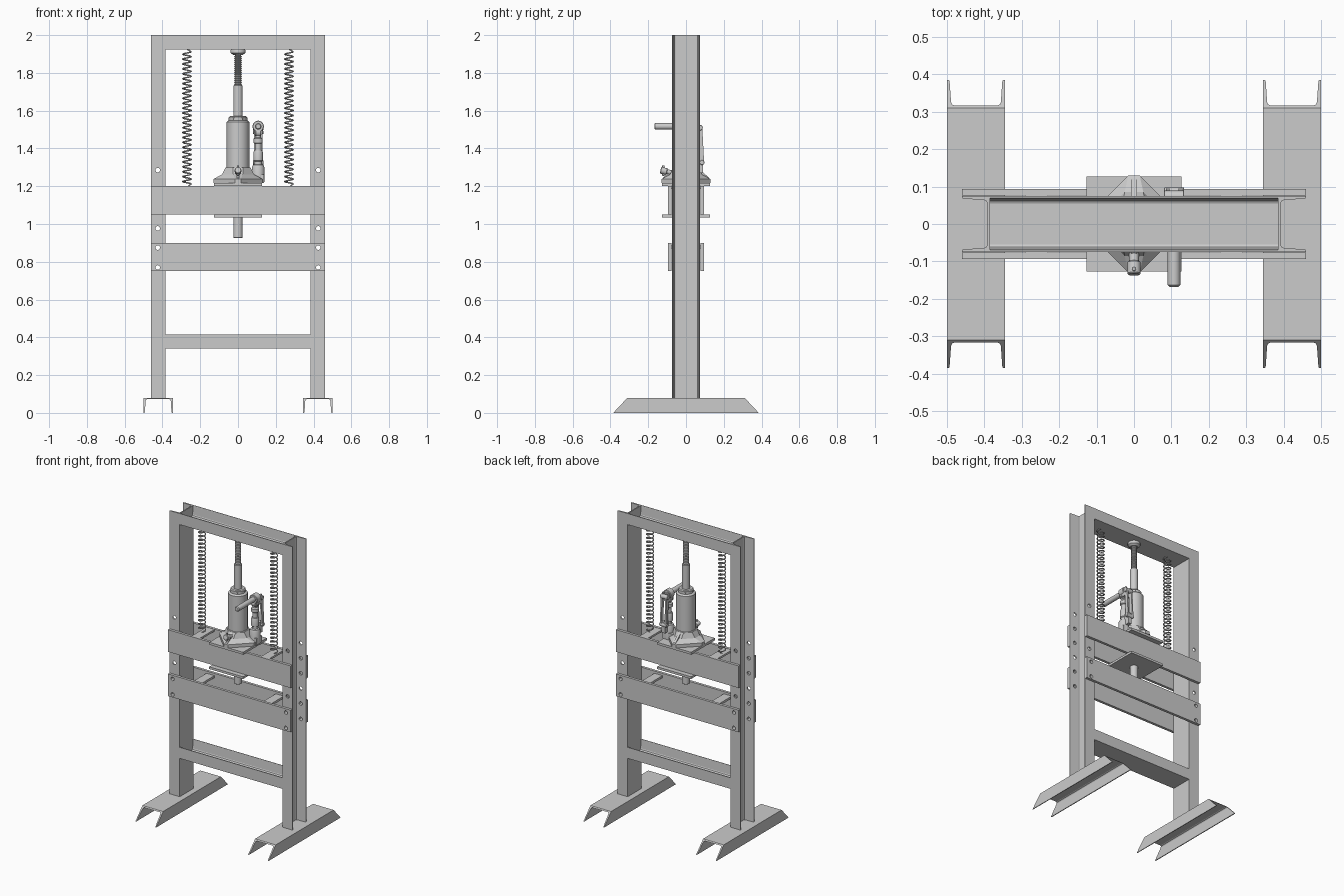
import bpy, bmesh
from math import pi, sin, cos, radians
from mathutils import Vector, Matrix

if "Cube" in bpy.data.objects:
    bpy.data.objects.remove(bpy.data.objects["Cube"])


def make(name, bm, smooth=False):
    bmesh.ops.recalc_face_normals(bm, faces=bm.faces)
    me = bpy.data.meshes.new(name)
    bm.to_mesh(me)
    bm.free()
    ob = bpy.data.objects.new(name, me)
    bpy.context.collection.objects.link(ob)
    if smooth:
        select(ob)
        bpy.ops.object.shade_smooth_by_angle(angle=radians(35))
    return ob


def select(ob):
    bpy.ops.object.select_all(action='DESELECT')
    ob.select_set(True)
    bpy.context.view_layer.objects.active = ob


def skin(bm, rings):
    """Bridge closed point rings and cap both ends."""
    vs = [[bm.verts.new(p) for p in r] for r in rings]
    n = len(vs[0])
    for a, b in zip(vs, vs[1:]):
        for i in range(n):
            j = (i + 1) % n
            bm.faces.new((a[i], a[j], b[j], b[i]))
    bm.faces.new(vs[0][::-1])
    bm.faces.new(vs[-1])


def box(name, x0, x1, y0, y1, z0, z1):
    bm = bmesh.new()
    skin(bm, [[(x0, y0, z), (x1, y0, z), (x1, y1, z), (x0, y1, z)] for z in (z0, z1)])
    return make(name, bm)


def channel(name, origin, u, v, e, w, d, length, slant=0.0):
    """Tapered-flange steel channel: u across the web, v along flanges, e lengthwise."""
    h, tw = w / 2, 0.007
    half = [(h, 0), (h, d), (h - 0.005, d), (h - 0.007, d - 0.003),
            (h - 0.011, tw + 0.009), (h - 0.014, tw + 0.003), (h - 0.02, tw)]
    prof = half + [(-a, b) for a, b in reversed(half)]
    o, u, v, e = map(Vector, (origin, u, v, e))
    bm = bmesh.new()
    skin(bm, [[o + u * a + v * b + e * s * (length / 2 + slant * b) for a, b in prof]
              for s in (-1, 1)])
    return make(name, bm)


def lathe(name, prof, base=(0, 0, 0), axis=(0, 0, 1), segs=32):
    """Revolve (radius, height) pairs around an axis."""
    rot = Vector((0, 0, 1)).rotation_difference(Vector(axis)).to_matrix()
    bm = bmesh.new()
    skin(bm, [[Vector(base) + rot @ Vector((r * cos(2 * pi * i / segs), r * sin(2 * pi * i / segs), z))
               for i in range(segs)] for r, z in prof])
    return make(name, bm, True)


def rod(name, p0, p1, r, segs=24, edge=0.003):
    axis = Vector(p1) - Vector(p0)
    L = axis.length
    return lathe(name, [(r - edge, 0), (r, edge), (r, L - edge), (r - edge, L)], p0, axis, segs)


# Frame: feet, columns, cross beams
columns = []
for s, side in ((-1, "left"), (1, "right")):
    channel(side + "_foot", (s * 0.4225, 0, 0.08), (1, 0, 0), (0, 0, -1), (0, 1, 0),
            0.155, 0.08, 0.62, 0.94)
    columns.append(channel(side + "_column", (s * 0.385, 0, 1.04), (0, 1, 0), (s, 0, 0), (0, 0, 1),
                           0.15, 0.075, 1.92))
channel("top_beam", (0, 0, 1.925), (0, 1, 0), (0, 0, 1), (1, 0, 0), 0.15, 0.075, 0.77)
channel("lower_beam", (0, 0, 0.34), (0, 1, 0), (0, 0, 1), (1, 0, 0), 0.15, 0.075, 0.77)

# Upper carriage and lower table: side plates and cross bars
table_plates = []
for s, side in ((-1, "front"), (1, "back")):
    y0, y1 = sorted((s * 0.076, s * 0.094))
    box("carriage_plate_" + side, -0.46, 0.46, y0, y1, 1.05, 1.2)
    table_plates.append(box("table_plate_" + side, -0.46, 0.46, y0, y1, 0.75, 0.9))
for s, side in ((-1, "left"), (1, "right")):
    x0, x1 = s * 0.26 - 0.03, s * 0.26 + 0.03
    box("carriage_bar_" + side, x0, x1, -0.077, 0.077, 1.185, 1.198)
    box("table_bar_" + side, x0, x1, -0.077, 0.077, 0.87, 0.885)

# Pin holes through column flanges and table plates
bm = bmesh.new()
for x in (-0.425, 0.425):
    for z in (0.77, 0.875, 0.977, 1.08, 1.182, 1.285):
        bmesh.ops.create_cone(bm, cap_ends=True, segments=20, radius1=0.012, radius2=0.012, depth=0.4,
                              matrix=Matrix.Translation((x, 0, z)) @ Matrix.Rotation(pi / 2, 4, 'X'))
cutter = make("hole_cutter", bm)
cutter.hide_render = True
for ob in columns + table_plates:
    select(ob)
    mod = ob.modifiers.new("holes", 'BOOLEAN')
    mod.operation, mod.solver, mod.object = 'DIFFERENCE', 'EXACT', cutter
    bpy.ops.object.modifier_apply(modifier=mod.name)
bpy.data.objects.remove(cutter)

# Return springs with straight end hooks
TURNS, STEPS = 27, 14
for s, side in ((-1, "left"), (1, "right")):
    x = s * 0.27
    pts = [(x, 0, 1.195)]
    for i in range(TURNS * STEPS + 1):
        a = 2 * pi * i / STEPS
        pts.append((x + 0.022 * cos(a), 0.022 * sin(a), 1.212 + 0.7 * i / (TURNS * STEPS)))
    pts.append((x, 0, 1.927))
    cu = bpy.data.curves.new(side + "_spring", 'CURVE')
    cu.dimensions, cu.bevel_depth, cu.bevel_resolution, cu.use_fill_caps = '3D', 0.004, 1, True
    sp = cu.splines.new('POLY')
    sp.points.add(len(pts) - 1)
    for p, co in zip(sp.points, pts):
        p.co = (*co, 1)
    ob = bpy.data.objects.new(side + "_spring", cu)
    bpy.context.collection.objects.link(ob)
    select(ob)
    bpy.ops.object.convert(target='MESH')
    bpy.ops.object.shade_smooth()

# Press plates and ram
box("jack_plate", -0.127, 0.127, -0.127, 0.127, 1.2, 1.216)
box("ram_guide_plate", -0.127, 0.127, -0.127, 0.127, 1.035, 1.05)
rod("press_ram", (0, 0, 0.925), (0, 0, 1.2), 0.025, 32)


# Jack base: truncated diamond tapering to the cylinder
def diamond(c, t, z):
    return [(c, -t, z), (c, t, z), (t, c, z), (-t, c, z), (-c, t, z), (-c, -t, z), (-t, -c, z), (t, -c, z)]


bm = bmesh.new()
skin(bm, [diamond(0.13, 0.015, 1.216), diamond(0.13, 0.015, 1.238),
          diamond(0.085, 0.025, 1.262), diamond(0.066, 0.028, 1.298)])
make("jack_base", bm)
for s, side in ((-1, "front"), (1, "back")):
    bm = bmesh.new()
    skin(bm, [[(x, s * 0.05, 1.22), (x, s * 0.122, 1.22), (x, s * 0.122, 1.245), (x, s * 0.06, 1.3)]
              for x in (-0.008, 0.008)])
    make("base_rib_" + side, bm)

# Jack cylinder, piston, threaded extension and head
lathe("jack_cylinder", [(0.066, 1.28), (0.066, 1.295), (0.06, 1.3), (0.06, 1.54), (0.054, 1.546),
                        (0.047, 1.548), (0.047, 1.566), (0.042, 1.572)], segs=48)
lathe("cylinder_cap", [(0.05, 1.548), (0.05, 1.562), (0.044, 1.567)], segs=6)
rod("piston", (0, 0, 1.56), (0, 0, 1.735), 0.025, 32)
thread = [(0.014, 1.73)]
for i in range(16):
    z = 1.735 + i * 0.0105
    thread += [(0.015, z), (0.02, z + 0.004), (0.02, z + 0.0065)]
lathe("extension_screw", thread + [(0.015, 1.905)], segs=24)
lathe("screw_head", [(0.025, 1.895), (0.039, 1.905), (0.04, 1.918), (0.036, 1.926)])

# Release valve at the front
rod("valve_stem", (0, -0.05, 1.265), (0, -0.115, 1.28), 0.013)
rod("valve_knob", (0, -0.1, 1.277), (0, -0.135, 1.285), 0.018, 12)
rod("valve_pin", (0, -0.12, 1.255), (0, -0.12, 1.31), 0.006, 12, 0.001)

# Pump: boss, body, plunger and rocker
PX, PY = 0.107, 0.03
box("pump_boss", 0.03, 0.137, PY - 0.03, PY + 0.03, 1.216, 1.262)
lathe("pump_body", [(0.033, 1.222), (0.033, 1.3), (0.028, 1.312), (0.02, 1.316), (0.02, 1.33),
                    (0.025, 1.335), (0.025, 1.38), (0.021, 1.39)], (PX, PY, 0), segs=28)
lathe("pump_plunger", [(0.017, 1.38), (0.017, 1.425), (0.024, 1.43), (0.024, 1.452), (0.015, 1.458),
                       (0.015, 1.49)], (PX, PY, 0), segs=24)
rod("plunger_eye", (PX - 0.016, PY, 1.485), (PX + 0.016, PY, 1.485), 0.022)
lathe("handle_socket", [(0.012, 0), (0.017, 0.005), (0.017, 0.19), (0.021, 0.195), (0.021, 0.215),
                        (0.014, 0.225)], (PX, -0.168, 1.517), (0, 1, 0), 24)
rod("socket_collar", (PX, PY - 0.02, 1.517), (PX, PY + 0.025, 1.517), 0.03)

# Rocker arm and rear links, pivoted on a lug
lug = box("link_lug", PX - 0.012, PX + 0.012, 0.05, 0.09, 1.27, 1.345)
for s, side in ((-1, "left"), (1, "right")):
    x0, x1 = sorted((PX + s * 0.012, PX + s * 0.022))
    bm = bmesh.new()
    skin(bm, [[(x, 0.074, 1.325), (x, 0.096, 1.325), (x, 0.086, 1.515), (x, 0.064, 1.515)]
              for x in (x0, x1)])
    make("rocker_link_" + side, bm)
    box("rocker_cheek_" + side, x0, x1, PY - 0.018, 0.075, 1.475, 1.535)
for name, y, z, r in (("link_pin_lower", 0.085, 1.325, 0.013), ("link_pin_upper", 0.074, 1.51, 0.015),
                      ("rocker_pin", PY, 1.485, 0.009)):
    rod(name, (PX - 0.027, y, z), (PX + 0.027, y, z), r, 20, 0.002)
